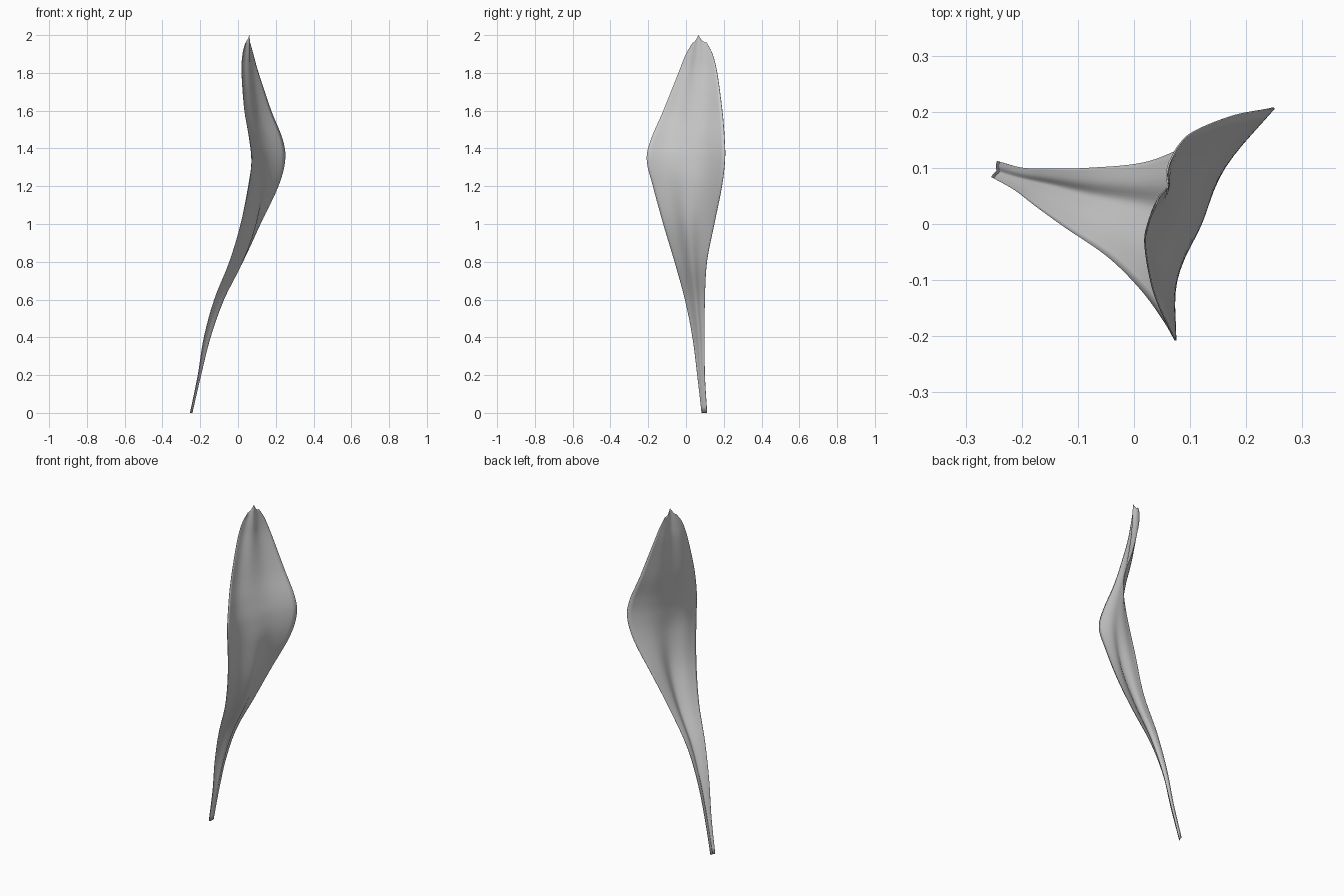
import bpy
from mathutils import Vector

cube = bpy.data.objects.get("Cube")
if cube:
    bpy.data.objects.remove(cube, do_unlink=True)

# Plan positions (x, y) of the two leaf margins and the midrib at each height
heights = [0, .2, .4, .6, .8, 1, 1.2, 1.34, 1.45, 1.6, 1.8, 1.9, 1.96]
front_margin = [(-.253, .083), (-.212, .06), (-.18, .035), (-.125, -.005), (-.045, -.06),
                (.015, -.12), (.055, -.175), (.074, -.208), (.063, -.185), (.035, -.12),
                (.02, -.04), (.025, 0), (.04, .036)]
midrib = [(-.244, .094), (-.197, .08), (-.147, .068), (-.076, .05), (.022, .03),
          (.092, .01), (.118, 0), (.113, 0), (.098, .01), (.075, .025),
          (.06, .05), (.06, .06), (.06, .066)]
back_margin = [(-.243, .112), (-.197, .1), (-.15, .099), (-.08, .1), (.025, .111),
               (.118, .15), (.213, .19), (.249, .206), (.235, .204), (.175, .192),
               (.108, .165), (.08, .14), (.063, .11)]


def spline(points, t):
    """Smooth curve through all points, with t from 0 to 1."""
    last = len(points) - 1
    i = min(int(t * last), last - 1)
    u = t * last - i
    a, b, c, d = (points[min(max(i + k, 0), last)] for k in (-1, 0, 1, 2))
    start, end = (c - a) / 2, (d - b) / 2
    if i == 0:
        start = c - b
    if i == last - 1:
        end = c - b
    return (b * (2 * u**3 - 3 * u**2 + 1) + start * (u**3 - 2 * u**2 + u)
            + c * (3 * u**2 - 2 * u**3) + end * (u**3 - u**2))


def path(plan):
    return [Vector((x, y, z)) for (x, y), z in zip(plan, heights)]


def build_blade(rows, columns):
    """Sweep a rippled cross-section from the stem to the tip."""
    verts, faces = [], []
    margins = [path(plan) for plan in (front_margin, midrib, back_margin)]
    for r in range(rows + 1):
        front, middle, back = (spline(p, r / rows) for p in margins)
        # Each half of the blade sags away from the raised midrib
        sag = Vector((-.045 * abs(back.y - front.y), 0, 0))
        section = [front, (front + middle) / 2 + sag, middle,
                   (middle + back) / 2 + sag, back]
        for c in range(columns + 1):
            point = spline(section, c / columns)
            # Pointed spike where the midrib leaves the blade
            nearness = 1 - abs(2 * c / columns - 1)
            point.z += .04 * nearness**2 * max(0, (point.z - 1.9) / .06)
            verts.append(point)
    width = columns + 1
    for r in range(rows):
        for c in range(columns):
            i = r * width + c
            faces.append((i, i + 1, i + width + 1, i + width))
    mesh = bpy.data.meshes.new("leaf_blade")
    mesh.from_pydata(verts, [], faces)
    blade = bpy.data.objects.new("leaf_blade", mesh)
    bpy.context.collection.objects.link(blade)
    return blade


# Single plain grey
grey = bpy.data.materials.new("plain_grey")
grey.use_nodes = True
colour = (.6, .6, .6, 1)
grey.diffuse_color = colour
grey.node_tree.nodes["Principled BSDF"].inputs["Base Color"].default_value = colour

# Thin smooth leaf
leaf = build_blade(72, 20)
leaf.data.materials.append(grey)
thickness = leaf.modifiers.new("thickness", "SOLIDIFY")
thickness.thickness = .003
thickness.offset = 0
bpy.context.view_layer.objects.active = leaf
leaf.select_set(True)
bpy.ops.object.shade_smooth_by_angle()
